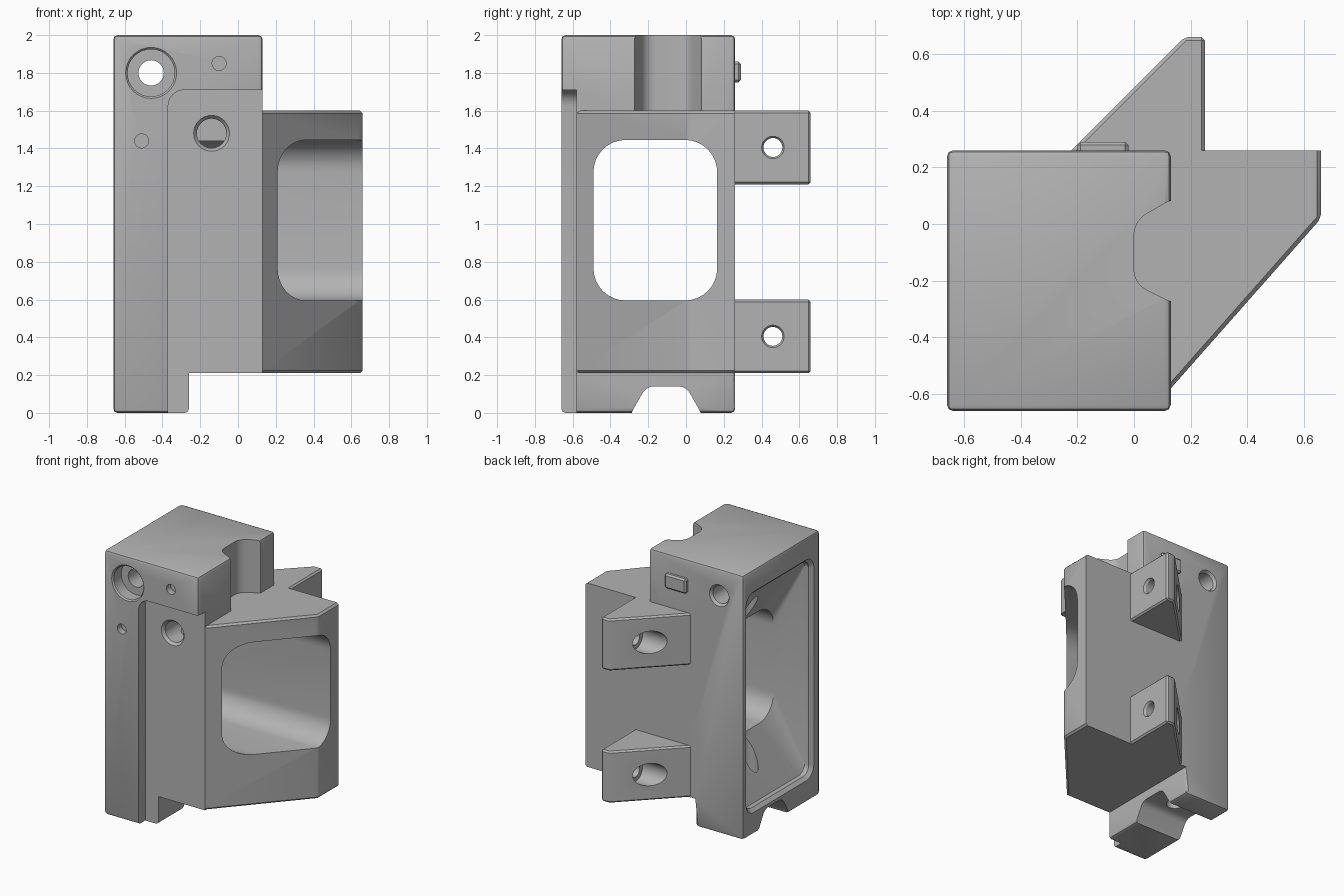
import bpy, bmesh, math
from mathutils import Vector

cube = bpy.data.objects.get("Cube")
if cube:
    bpy.data.objects.remove(cube, do_unlink=True)

grey = bpy.data.materials.new("plain_grey")
grey.use_nodes = True
colour = (0.45, 0.45, 0.45, 1)
grey.diffuse_color = colour
grey.node_tree.nodes["Principled BSDF"].inputs["Base Color"].default_value = colour


def place(axis, pos, a, b):
    """Point at pos along an axis; a and b are the other two axes in order."""
    return {"x": (pos, a, b), "y": (a, pos, b), "z": (a, b, pos)}[axis]


def loft(name, axis, rings, bevel=0, keep=None, segments=1):
    """Closed solid through (position, outline) rings, with optional edge bevel."""
    bm = bmesh.new()
    loops = [[bm.verts.new(place(axis, pos, *p)) for p in pts] for pos, pts in rings]
    n = len(loops[0])
    for low, high in zip(loops, loops[1:]):
        for i in range(n):
            j = (i + 1) % n
            bm.faces.new((low[i], low[j], high[j], high[i]))
    bm.faces.new(loops[0])
    bm.faces.new(loops[-1])
    bmesh.ops.recalc_face_normals(bm, faces=bm.faces)
    if bevel:
        chosen = [e for e in bm.edges if keep((e.verts[0].co + e.verts[1].co) / 2)]
        bmesh.ops.bevel(bm, geom=chosen, offset=bevel, segments=segments,
                        profile=0.5, affect='EDGES')
    mesh = bpy.data.meshes.new(name)
    bm.to_mesh(mesh)
    bm.free()
    mesh.materials.append(grey)
    obj = bpy.data.objects.new(name, mesh)
    bpy.context.collection.objects.link(obj)
    return obj


def prism(name, axis, pts, lo, hi, **kw):
    return loft(name, axis, [(lo, pts), (hi, pts)], **kw)


def combine(target, tool, operation):
    mod = target.modifiers.new(tool.name, 'BOOLEAN')
    mod.operation, mod.solver, mod.object = operation, 'EXACT', tool
    bpy.context.view_layer.objects.active = target
    bpy.ops.object.modifier_apply(modifier=mod.name)
    bpy.data.objects.remove(tool, do_unlink=True)


def rounded(pts, radii, steps=6):
    """Polygon with its corners rounded by quadratic arcs."""
    out = []
    for i, p in enumerate(pts):
        r = radii[i] if isinstance(radii, (list, tuple)) else radii
        p = Vector(p)
        if not r:
            out.append(tuple(p))
            continue
        a = p + (Vector(pts[i - 1]) - p).normalized() * r
        b = p + (Vector(pts[(i + 1) % len(pts)]) - p).normalized() * r
        # circular blend using rational weights
        w = math.sin((a - p).angle(b - p) / 2)
        for k in range(steps + 1):
            t = k / steps
            c0, c1, c2 = (1 - t) ** 2, 2 * w * t * (1 - t), t * t
            out.append(tuple((a * c0 + p * c1 + b * c2) / (c0 + c1 + c2)))
    return out


def rect(a0, a1, b0, b1, r):
    return rounded([(a0, b0), (a1, b0), (a1, b1), (a0, b1)], r, 8)


def drill(target, axis, centre, stations):
    """Cut a stepped round hole through (position, radius) stations."""
    rings = []
    for pos, r in stations:
        angles = [math.tau * k / 32 for k in range(32)]
        rings.append((pos, [(centre[0] + r * math.cos(t), centre[1] + r * math.sin(t))
                            for t in angles]))
    combine(target, loft("hole_cutter", axis, rings), 'DIFFERENCE')


# Main upright block with a narrow foot
body = prism("bracket_body", "y",
             [(-.66, 0), (-.26, 0), (-.26, .21), (.13, .21), (.13, 2), (-.66, 2)],
             -.66, .26, bevel=.022, segments=2, keep=lambda c: abs(c.z - .21) > .01)

# Recessed front face, leaving a raised border on top and one side
recess = rounded([(-.37, -.1), (.3, -.1), (.3, 1.71), (-.37, 1.71)], [0, 0, 0, .085])
combine(body, prism("recess_cutter", "y", recess, -.8, -.58), 'DIFFERENCE')

# Matching notches in the top block and the foot
top_notch = rounded([(.13, .085), (0, .01), (0, -.21), (.13, -.275), (.3, -.275), (.3, .085)],
                    [.025, .05, .05, .025, 0, 0])
combine(body, prism("top_notch_cutter", "z", top_notch, 1.4, 2.1), 'DIFFERENCE')
foot_notch = rounded([(-.29, 0), (-.21, .14), (0, .14), (.08, 0), (.08, -.1), (-.29, -.1)],
                     [.025, .04, .04, .025, 0, 0])
combine(body, prism("foot_notch_cutter", "x", foot_notch, -.8, 0), 'DIFFERENCE')

# Side wedge with a slanted front
wedge = prism("side_wedge", "z",
              [(-.05, -.5), (.13, -.58), (.66, .02), (.66, .26), (-.05, .26)],
              .21, 1.6, bevel=.014, keep=lambda c: c.x > .3 and c.y < .25)
combine(body, wedge, 'UNION')

# Two triangular rear lugs
for base in (.21, 1.21):
    lug = prism("rear_lug", "z",
                [(-.22, .2), (.25, .2), (.25, .66), (.18, .66), (-.22, .26)],
                base, base + .39, bevel=.012, keep=lambda c: c.y > .35)
    combine(body, lug, 'UNION')

# Side window, flaring out to a wide mouth on the right side
mouth = rect(-.56, .2, .19, 1.81, .07)
wide_mouth = rect(-.585, .225, .165, 1.835, .09)
window = rect(-.49, .165, .595, 1.445, .17)
flare = loft("window_cutter", "x",
             [(-.7, wide_mouth), (-.66, wide_mouth), (-.635, mouth), (-.6, mouth),
              (-.39, window), (1, window)])
combine(body, flare, 'DIFFERENCE')

# Front screw hole, blind holes and pin holes
drill(body, "y", (-.46, 1.8), [(-.7, .135), (-.66, .135), (-.65, .125), (-.56, .125),
                               (-.56, .067), (.24, .067), (.265, .085)])
drill(body, "y", (-.14, 1.48), [(-.65, .095), (-.58, .095), (-.56, .078), (-.36, .078)])
for spot in ((-.1, 1.85), (-.51, 1.44)):
    drill(body, "y", spot, [(-.7, .037), (-.61, .037)])

# Vertical holes opening into the flared mouth
for lo, hi in ((.05, .62), (1.38, 1.72)):
    drill(body, "z", (-.46, -.1), [(lo, .06), (hi, .06)])

# Cross holes in the lugs, with a wide seat on the slanted side
for z in (.405, 1.405):
    drill(body, "x", (.46, z), [(-.3, .085), (.1, .085), (.1, .05), (.235, .05), (.26, .066)])

# Small raised key on the back
prism("rear_key", "y", [(-.2, 1.75), (-.02, 1.75), (-.02, 1.86), (-.2, 1.86)],
      .25, .29, bevel=.012, keep=lambda c: c.y > .26)

# Smooth rounded edges, keeping corners sharp
for obj in bpy.data.objects:
    obj.select_set(obj.name in ("bracket_body", "rear_key"))
bpy.context.view_layer.objects.active = body
bpy.ops.object.shade_smooth_by_angle(angle=math.radians(28))
